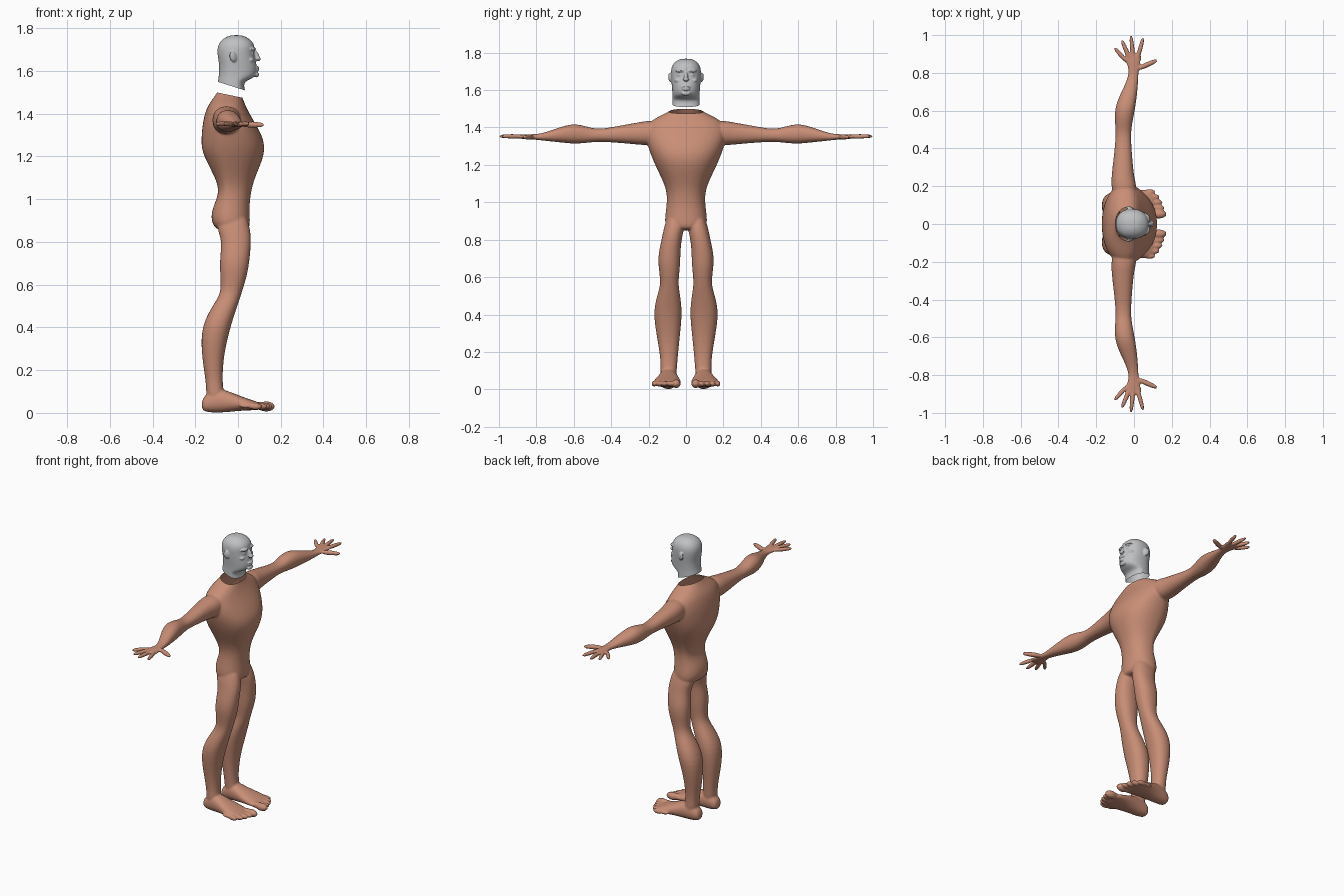
import bpy, bmesh, math
from mathutils import Vector, Matrix

def material(name, rgb):
    m = bpy.data.materials.new(name)
    m.diffuse_color = (*rgb, 1)
    return m

skin = material("skin tan", (0.58, 0.27, 0.18))
grey = material("head grey", (0.52, 0.53, 0.54))

def loft(bm, axis, sections, side=1, mid=None, n=24, power=0.9):
    """Rings (t, a0, a1, b0, b1) across an axis; mid moves the widest point along a."""
    rings = []
    for t, a0, a1, b0, b1 in sections:
        m = (a0 + a1) / 2 if mid is None else mid
        ring = []
        for i in range(n):
            c, s = math.cos(math.tau * i / n), math.sin(math.tau * i / n)
            c = math.copysign(abs(c) ** power, c)
            s = math.copysign(abs(s) ** power, s)
            a = m + c * ((a1 - m) if c > 0 else (m - a0))
            b = (b0 + b1) / 2 + s * (b1 - b0) / 2
            x, y, z = {"z": (a, b, t), "y": (a, t, b), "x": (t, a, b)}[axis]
            ring.append(bm.verts.new((x, y * side, z)))
        rings.append(ring)
    for r, q in zip(rings, rings[1:]):
        for i in range(n):
            j = (i + 1) % n
            bm.faces.new((r[i], r[j], q[j], q[i]))
    bm.faces.new(rings[0])
    bm.faces.new(rings[-1])

def blob(bm, centre, radii, direction=(1, 0, 0)):
    """Ellipsoid whose first radius points along direction."""
    rot = Vector(direction).to_track_quat("X", "Z").to_matrix().to_4x4()
    mat = Matrix.Translation(centre) @ rot @ Matrix.Diagonal((*radii, 1))
    bmesh.ops.create_uvsphere(bm, u_segments=16, v_segments=10, radius=1, matrix=mat)

def finger(bm, p, q, r):
    p, q = Vector(p), Vector(q)
    d = q - p
    blob(bm, (p + q) / 2, (d.length / 2, r, r), d)
    blob(bm, p + d * 0.74, (d.length * 0.26, r * 0.88, r * 0.88), d)

def finish(bm, name, mat, voxel, smooth, cut_point, cut_normal):
    """Fuse all pieces into one skin, then cut the neck open."""
    bmesh.ops.recalc_face_normals(bm, faces=bm.faces[:])
    me = bpy.data.meshes.new(name)
    bm.to_mesh(me)
    bm.free()
    ob = bpy.data.objects.new(name, me)
    bpy.context.collection.objects.link(ob)
    bpy.context.view_layer.objects.active = ob
    ob.select_set(True)
    sub = ob.modifiers.new("round", "SUBSURF")
    sub.levels = 2
    rem = ob.modifiers.new("fuse", "REMESH")
    rem.mode, rem.voxel_size = "VOXEL", voxel
    sm = ob.modifiers.new("soften", "SMOOTH")
    sm.factor, sm.iterations = 0.5, smooth
    for m in ("round", "fuse", "soften"):
        bpy.ops.object.modifier_apply(modifier=m)
    cut = bmesh.new()
    cut.from_mesh(ob.data)
    bmesh.ops.bisect_plane(cut, geom=cut.verts[:] + cut.edges[:] + cut.faces[:],
                           plane_co=cut_point, plane_no=cut_normal, clear_outer=True)
    cut.to_mesh(ob.data)
    cut.free()
    ob.data.materials.clear()
    ob.data.materials.append(mat)
    for p in ob.data.polygons:
        p.use_smooth = True
        p.material_index = 0
    ob.select_set(False)
    return ob

# Torso: height, back, front, half width
body = bmesh.new()
torso = [(1.55, -.085, .01, .058), (1.51, -.092, .014, .064), (1.488, -.105, .018, .085),
         (1.465, -.122, .025, .135), (1.435, -.143, .037, .19), (1.40, -.156, .055, .212),
         (1.35, -.167, .085, .218), (1.29, -.172, .118, .202), (1.235, -.172, .127, .182),
         (1.18, -.150, .115, .157), (1.09, -.101, .075, .112), (1.03, -.088, .061, .101),
         (.97, -.115, .054, .106), (.92, -.128, .056, .113), (.875, -.118, .057, .113),
         (.85, -.085, .045, .085)]
loft(body, "z", [(z, b, f, -w, w) for z, b, f, w in torso], mid=-.045)

leg = [(.95, -.08, .03, .02, .09), (.87, -.105, .056, .004, .118), (.81, -.074, .063, .024, .128),
       (.72, -.086, .055, .03, .15), (.65, -.084, .045, .032, .147), (.57, -.078, .02, .042, .135),
       (.52, -.105, .004, .034, .148), (.415, -.173, -.032, .018, .179),
       (.275, -.172, -.067, .034, .154), (.15, -.15, -.074, .046, .134),
       (.09, -.15, -.065, .05, .138), (.04, -.14, -.06, .055, .13)]
foot = [(-.17, .018, .055, .07, .115), (-.155, .004, .085, .052, .13), (-.10, .0, .12, .048, .14),
        (-.04, .004, .10, .04, .15), (.03, .012, .072, .027, .172), (.08, .012, .055, .027, .18),
        (.11, .015, .045, .035, .165)]
toes = [(.14, .052, .024), (.137, .086, .016), (.127, .115, .016), (.112, .143, .016), (.09, .17, .015)]
arm = [(.13, -.11, .01, 1.32, 1.43), (.20, -.12, .015, 1.303, 1.438), (.25, -.12, 0, 1.308, 1.428),
       (.35, -.108, -.009, 1.317, 1.411), (.47, -.095, -.018, 1.326, 1.387),
       (.53, -.101, -.01, 1.317, 1.406), (.60, -.103, .004, 1.312, 1.422),
       (.66, -.086, .013, 1.319, 1.406), (.72, -.056, .02, 1.325, 1.385),
       (.78, -.031, .023, 1.332, 1.366), (.82, -.028, .026, 1.336, 1.364),
       (.86, -.044, .036, 1.338, 1.363), (.893, -.049, .041, 1.34, 1.361), (.905, -.03, .03, 1.345, 1.358)]
# Finger bases and tips in plan
fingers = [((-.03, .85), (-.105, .935)), ((-.018, .86), (-.066, .978)),
           ((-.002, .86), (-.017, 1.002)), ((.014, .86), (.05, .99))]
for s in (1, -1):
    loft(body, "z", [(z, b, f, i, o) for z, b, f, i, o in leg], s)
    loft(body, "x", [(x, yi, yo, lo, hi) for x, lo, hi, yi, yo in foot], s)
    for x, y, r in toes:
        blob(body, (x - .008, y * s, .03), (r + .018, r, r))
        blob(body, (x - .04, y * s, .033), (.045, r * .8, r * .8))
    loft(body, "y", arm, s)
    for p, q in fingers:
        finger(body, (p[0], p[1] * s, 1.352), (q[0], q[1] * s, 1.353), .0125)
    finger(body, (.005, .815 * s, 1.35), (.125, .868 * s, 1.348), .0145)
finish(body, "body", skin, .006, 3, (-.1, 0, 1.5), (.025, 0, .12))

# Head: height, back, front, half width
head = bmesh.new()
skull = [(1.46, -.105, .045, .073), (1.51, -.10, .033, .073), (1.548, -.096, .024, .073),
         (1.562, -.093, .06, .073), (1.58, -.09, .09, .073), (1.62, -.088, .09, .076),
         (1.65, -.092, .083, .079), (1.685, -.098, .076, .081), (1.715, -.096, .08, .08),
         (1.742, -.082, .066, .069), (1.76, -.055, .038, .046), (1.768, -.03, .015, .022)]
loft(head, "z", [(z, b, f, -w, w) for z, b, f, w in skull], mid=-.01)
blob(head, (.086, 0, 1.672), (.03, .010, .013), (.45, 0, -1))   # nose bridge
blob(head, (.094, 0, 1.657), (.013, .017, .010))                # nose tip
blob(head, (.088, 0, 1.617), (.012, .026, .006))                # upper lip
blob(head, (.088, 0, 1.604), (.012, .022, .006))                # lower lip
blob(head, (.086, 0, 1.583), (.013, .026, .013))                # chin
for s in (1, -1):
    blob(head, (.067, .033 * s, 1.703), (.017, .026, .008), (1, .35 * s, 0))   # brow
    blob(head, (.063, .033 * s, 1.682), (.013, .013, .011))                    # eye
    blob(head, (.058, .042 * s, 1.652), (.018, .02, .012))                     # cheek
    blob(head, (-.022, .083 * s, 1.667), (.027, .010, .019), (-.3, .15 * s, 1))  # ear
finish(head, "head", grey, .004, 2, (-.096, 0, 1.55), (-.04, 0, -.126))
